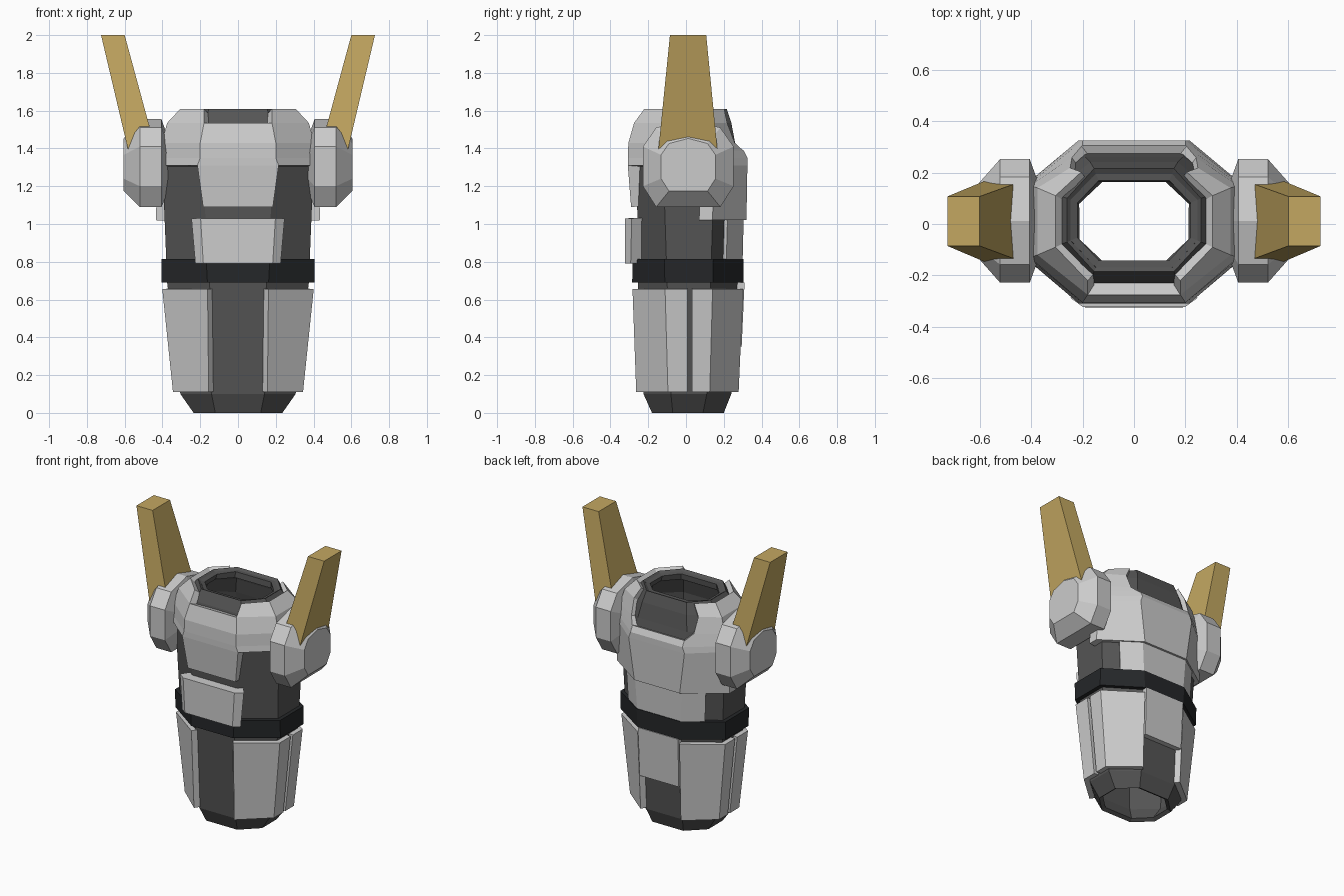
import bpy, bmesh, math

if "Cube" in bpy.data.objects:
    bpy.data.objects.remove(bpy.data.objects["Cube"])


def material(name, rgb):
    m = bpy.data.materials.new(name)
    m.diffuse_color = (*rgb, 1)
    m.use_nodes = True
    m.node_tree.nodes["Principled BSDF"].inputs["Base Color"].default_value = m.diffuse_color
    return m


DARK = material("dark_grey", (0.09, 0.09, 0.09))
BLACK = material("near_black", (0.018, 0.02, 0.022))
GOLD = material("gold", (0.55, 0.39, 0.12))

# Octagon profiles: z, half width, front depth, back depth, flat half width, side front, side back
BODY = [
    (0.00, 0.235, 0.180, 0.200, 0.12, 0.07, 0.09),
    (0.10, 0.305, 0.225, 0.240, 0.14, 0.08, 0.11),
    (0.69, 0.375, 0.255, 0.275, 0.15, 0.10, 0.13),
    (1.31, 0.400, 0.260, 0.290, 0.19, 0.12, 0.15),
    (1.43, 0.375, 0.255, 0.260, 0.19, 0.11, 0.14),
    (1.535, 0.32, 0.225, 0.240, 0.17, 0.09, 0.12),
    (1.61, 0.260, 0.185, 0.215, 0.155, 0.07, 0.10),
]
YOKE = [
    (1.02, 0.435, 0.285, 0.320, 0.175, 0.12, 0.14),
    (1.31, 0.425, 0.308, 0.325, 0.215, 0.13, 0.15),
    (1.35, 0.420, 0.308, 0.325, 0.20, 0.13, 0.15),
    (1.43, 0.405, 0.305, 0.285, 0.20, 0.13, 0.15),
    (1.535, 0.375, 0.275, 0.26, 0.18, 0.12, 0.14),
    (1.61, 0.305, 0.220, 0.225, 0.18, 0.09, 0.11),
]


def section(profile, z, out=0.0):
    """Eight corners of the octagon at height z, starting front right."""
    z = min(max(z, profile[0][0]), profile[-1][0])
    for a, b in zip(profile, profile[1:]):
        if a[0] <= z <= b[0]:
            t = (z - a[0]) / (b[0] - a[0])
            _, w, yf, yb, f, s1, s2 = [p + (q - p) * t for p, q in zip(a, b)]
            break
    w, yf, yb = w + out, yf + out, yb + out
    f, s1, s2 = f + out * .4, s1 + out * .4, s2 + out * .4
    return [(f, -yf), (w, -s1), (w, s2), (f, yb),
            (-f, yb), (-w, s2), (-w, -s1), (-f, -yf)]


def at(profile, z, out, u):
    """Point at perimeter position u (one unit per octagon side)."""
    ring = section(profile, z, out)
    i = math.floor(u)
    a, b, t = ring[i % 8], ring[(i + 1) % 8], u - i
    return (a[0] + (b[0] - a[0]) * t, a[1] + (b[1] - a[1]) * t, z)


def loft(name, rows, closed=False, caps=False, mirror=False, thick=0, mat=None):
    bm = bmesh.new()
    vs = [[bm.verts.new(p) for p in row] for row in rows]
    n = len(rows[0])
    for lo, hi in zip(vs, vs[1:]):
        for i in range(n if closed else n - 1):
            j = (i + 1) % n
            bm.faces.new((lo[i], lo[j], hi[j], hi[i]))
    if caps:
        bm.faces.new(vs[0][::-1])
        bm.faces.new(vs[-1])
        bmesh.ops.recalc_face_normals(bm, faces=bm.faces)
    me = bpy.data.meshes.new(name)
    bm.to_mesh(me)
    bm.free()
    ob = bpy.data.objects.new(name, me)
    bpy.context.collection.objects.link(ob)
    if mat:
        me.materials.append(mat)
    if mirror:
        ob.modifiers.new("mirror", 'MIRROR')
    if thick:
        s = ob.modifiers.new("thickness", 'SOLIDIFY')
        s.thickness, s.offset = thick, -1
    return ob


def ring(name, profile, rows, thick, mat=None):
    return loft(name, [[at(profile, z, o, u) for u in range(8)] for z, o in rows],
                closed=True, thick=thick, mat=mat)


def panel(name, profile, rows, thick, mirror=False, mat=None):
    """Armour plate; each row is z, outset, start u, end u."""
    def columns(u0, u1):
        return [u0, *range(math.floor(u0) + 1, math.ceil(u1)), u1]
    return loft(name, [[at(profile, z, o, u) for u in columns(a, b)]
                       for z, o, a, b in rows], mirror=mirror, thick=thick, mat=mat)


# Open dark core, neck rim and belt
ring("core_body", BODY, [(r[0], 0) for r in BODY], 0.03, DARK)
ring("neck_rim", BODY, [(1.56, -0.04), (1.60, -0.022)], 0.03, DARK)
ring("belt", BODY, [(0.69, 0.03), (0.815, 0.026)], 0.05, BLACK)

# Lower body plates
for name, a, b in (("front_hip_plate", 0, 1.47), ("back_hip_plate", 1.57, 3)):
    panel(name, BODY, [(0.11, 0.038, a, b), (0.655, 0.03, a, b)], 0.04, mirror=True)
panel("tail_plate", BODY, [(0.35, 0.04, 3.03, 3.97), (0.69, 0.035, 3.03, 3.97)], 0.04)

# Waist plates
panel("belly_plate", BODY, [(0.79, 0.068, -1.16, 0.16), (1.03, 0.065, -1.19, 0.19)], 0.07)
panel("lower_back_plate", BODY, [(0.815, 0.022, 2.45, 4.55), (1.02, 0.022, 2.45, 4.55)], 0.04)

# Chest and back armour
panel("chest_plate", YOKE, [(1.09, 0, -1, 0), (1.31, 0, -1, 0)], 0.07)
panel("back_yoke", YOKE, [(1.02, 0, 1.73, 5.27), (1.31, 0, 1.73, 5.27),
                          (1.35, 0, 1.73, 5.27), (1.39, 0, 1.73, 5.27)], 0.05)
panel("collar", YOKE, [(1.31, 0, -.5, 2.99), (1.35, 0, -.5, 2.99), (1.39, 0, -.5, 2.98),
                       (1.43, 0, -.5, 2.8), (1.535, 0, -.5, 2.65)], 0.05, mirror=True)
panel("collar_top", YOKE, [(1.535, 0, 0, 2.65), (1.61, 0, 0, 2.8)], 0.045, mirror=True)

# Shoulder pods: faceted discs facing sideways
CY, CZ = 0.012, 1.30
half = [(0.17, -0.21), (0.24, -0.10), (0.24, 0.11), (0.17, 0.21)]
outline = half + [(0, 0.255)] + [(-y, z) for y, z in reversed(half)]
loft("shoulder_pod",
     [[(x, CY + y * s, CZ + z * s) for y, z in outline]
      for x, s in ((0.37, 0.6), (0.405, 1), (0.52, 1), (0.605, 0.6))],
     closed=True, caps=True, mirror=True)

# Gold fins rising from the pods
loft("shoulder_fin",
     [[(x0, y0, z), (x1, y0, z), (x1, y1, z), (x0, y1, z)]
      for z, x0, x1, y0, y1 in ((1.355, 0.425, 0.573, -0.15, 0.17),
                                (2.0, 0.60, 0.725, -0.085, 0.107))],
     closed=True, caps=True, mirror=True, mat=GOLD)
